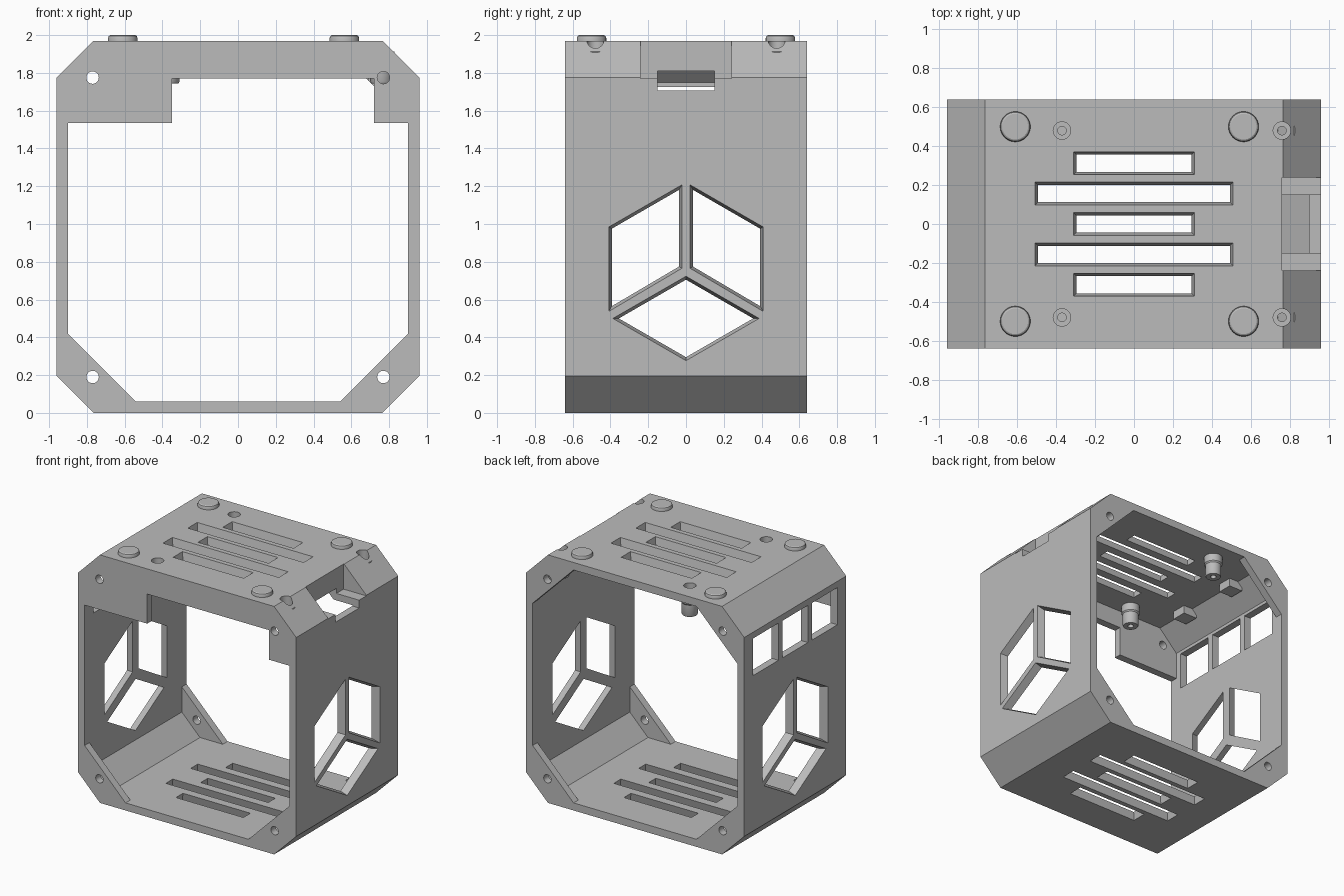
import bpy, bmesh, math
from mathutils import Vector

if "Cube" in bpy.data.objects:
    bpy.data.objects.remove(bpy.data.objects["Cube"], do_unlink=True)

# Single flat grey
grey = bpy.data.materials.new("matte_grey")
grey.use_nodes = True
colour = (0.5, 0.5, 0.5, 1)
grey.diffuse_color = colour
grey.node_tree.nodes["Principled BSDF"].inputs["Base Color"].default_value = colour


def loft(name, rings, cyclic=False):
    """Join successive point rings into a closed solid."""
    bm = bmesh.new()
    loops = [[bm.verts.new(p) for p in ring] for ring in rings]
    pairs = list(zip(loops, loops[1:]))
    if cyclic:
        pairs.append((loops[-1], loops[0]))
    else:
        bm.faces.new(loops[0])
        bm.faces.new(loops[-1])
    for a, b in pairs:
        n = len(a)
        for i in range(n):
            j = (i + 1) % n
            bm.faces.new((a[i], a[j], b[j], b[i]))
    bmesh.ops.recalc_face_normals(bm, faces=bm.faces)
    mesh = bpy.data.meshes.new(name)
    bm.to_mesh(mesh)
    bm.free()
    mesh.materials.append(grey)
    obj = bpy.data.objects.new(name, mesh)
    bpy.context.collection.objects.link(obj)
    return obj


def plate(name, outline, y0, y1):
    """Extrude an x-z outline along y."""
    return loft(name, [[(x, y, z) for x, z in outline] for y in (y0, y1)])


def box(name, x0, x1, y0, y1, z0, z1):
    return plate(name, [(x0, z0), (x1, z0), (x1, z1), (x0, z1)], y0, y1)


def turned(name, cx, cy, profile, n=32):
    """Stack of circles (radius, z) about a vertical axis."""
    angles = [2 * math.pi * i / n for i in range(n)]
    return loft(name, [[(cx + r * math.cos(a), cy + r * math.sin(a), z)
                        for a in angles] for r, z in profile])


def cut(obj, cutters):
    for c in cutters:
        c.hide_render = True
        mod = obj.modifiers.new("cut", 'BOOLEAN')
        mod.operation, mod.solver, mod.object = 'DIFFERENCE', 'EXACT', c
    deps = bpy.context.evaluated_depsgraph_get()
    mesh = bpy.data.meshes.new_from_object(obj.evaluated_get(deps))
    obj.modifiers.clear()
    obj.data = mesh


# Overall sizes
W, D, H, T, C = 0.96, 0.64, 1.97, 0.06, 0.195
K = C - T * (2 - math.sqrt(2))      # inner chamfer leg


def octagon(w, z0, z1, c, y):
    half = [(w - c, z0), (w, z0 + c), (w, z1 - c), (w - c, z1)]
    return [(x, y, z) for x, z in half] + [(-x, y, z) for x, z in reversed(half)]


inner = (W - T, T, H - T, K)
shell = loft("octagonal_shell", [octagon(W, 0, H, C, -D), octagon(W, 0, H, C, D),
                                 octagon(*inner, D), octagon(*inner, -D)], cyclic=True)
cutters = []

# Tapered ventilation slots in the top and bottom
for z_out, z_in in ((H + 0.005, H - T - 0.005), (-0.005, T + 0.005)):
    for i in range(-2, 3):
        half_x = 0.51 if i % 2 else 0.312
        rings = [[(sx * (half_x - t), i * 0.156 + sy * (0.06 - t), z)
                  for sx, sy in ((-1, -1), (1, -1), (1, 1), (-1, 1))]
                 for t, z in ((0, z_out), (0.017, z_in))]
        cutters.append(loft("slot_cutter", rings))

# Three tapered diamonds in each side wall
right = [(0.02, 1.21), (0.02, 0.765), (0.41, 0.535), (0.41, 0.985)]
low = [(0, 0.725), (0.39, 0.5), (0, 0.275), (-0.39, 0.5)]
for side in (-1, 1):
    for shape in (right, [(-y, z) for y, z in right], low):
        mid = sum((Vector(p) for p in shape), Vector((0, 0))) / 4
        rings = []
        for x, s in ((W + 0.005, 1), (W - T - 0.005, 0.905)):
            pts = [mid + (Vector(p) - mid) * s for p in shape]
            rings.append([(side * x, p.x, p.y) for p in pts])
        cutters.append(loft("diamond_cutter", rings))

# Row of port openings in one side wall
for y in (-0.37, 0, 0.37):
    cutters.append(box("port_cutter", -1.1, -0.85, y - 0.16, y + 0.16, 1.43, 1.725))

# Latch pocket in the opposite upper chamfer
pocket = [box("pocket_cutter", 0.76, 1.1, -0.24, 0.24, 1.77, 2.1),
          box("latch_slot_cutter", 0.6, 1.1, -0.15, 0.15, 1.708, 1.81)]
housing = plate("latch_housing", [(0.69, 1.93), (0.69, 1.76), (0.735, 1.715), (0.91, 1.715),
                                  (0.91, 1.78), (0.76, 1.93)], -0.3, 0.3)
cut(housing, pocket)

# Hanging standoffs with counterbored screw holes
bores = []
for x in (-0.37, 0.76):
    for y in (-0.48, 0.48):
        bore = turned("bore_cutter", x, y, [(0.022, 1.6), (0.022, 1.89), (0.045, 1.8901), (0.045, 2.1)])
        post = turned("standoff", x, y, [(0.055, 1.745), (0.06, 1.755), (0.06, 1.84),
                                         (0.068, 1.85), (0.068, 1.912)])
        cut(post, [bore])
        bores.append(bore)
cut(shell, cutters + pocket + bores)

# Front header and corner gussets with screw holes
holes = []
for x in (-0.77, 0.77):
    for z in (0.19, 1.775):
        ring = [(x + 0.033 * math.cos(a), z + 0.033 * math.sin(a))
                for a in (2 * math.pi * i / 24 for i in range(24))]
        holes.append(plate("screw_hole_cutter", ring, -1, 1))

w, b, t = W - T, T, H - T
header = plate("front_header", [(-w, 1.535), (-0.35, 1.535), (-0.35, 1.77), (0.72, 1.77),
                                (0.72, 1.535), (w, 1.535), (w, t - K), (w - K, t),
                                (K - w, t), (-w, t - K)], -D, -D + T)
cut(header, holes)
for sx in (-1, 1):
    for base, up, y0, name in ((b, 1, -D, "front_lower_gusset"), (b, 1, D - T, "back_lower_gusset"),
                               (t, -1, D - T, "back_upper_gusset")):
        outline = [(sx * w, base + up * K), (sx * w, base + up * 0.36),
                   (sx * (w - 0.36), base), (sx * (w - K), base)]
        cut(plate(name, outline, y0, y0 + T), holes)

# Small blocks under the upper chamfer
for y in (-0.265, 0.265):
    box("locating_block", -0.78, -0.66, y - 0.06, y + 0.06, 1.845, 1.92)

# Round feet on the top
for x in (-0.61, 0.563):
    for y in (-0.5, 0.5):
        turned("round_foot", x, y, [(0.078, H - 0.01), (0.078, 1.985), (0.074, 1.995), (0.066, 2.0)])

# Discard cutters, then smooth the round parts
for obj in list(bpy.data.objects):
    if obj.name.split(".")[0].endswith("_cutter"):
        bpy.data.objects.remove(obj, do_unlink=True)
bpy.ops.object.select_all(action='DESELECT')
for obj in bpy.context.collection.objects:
    if obj.type == 'MESH':
        obj.select_set(True)
        bpy.context.view_layer.objects.active = obj
bpy.ops.object.shade_smooth_by_angle(angle=math.radians(30))
